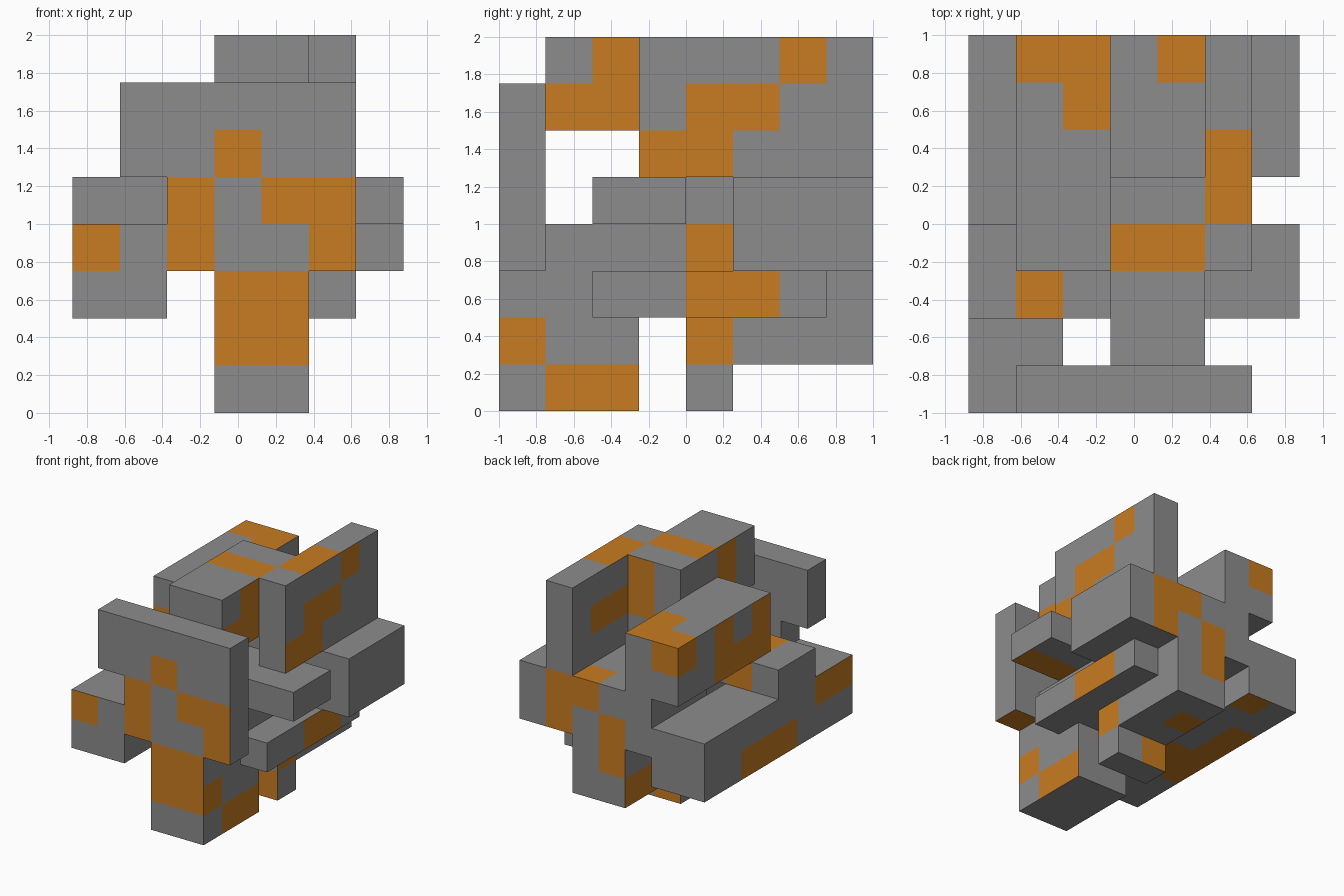
import bpy, bmesh
from mathutils import Vector

if "Cube" in bpy.data.objects:
    bpy.data.objects.remove(bpy.data.objects["Cube"])

U = 0.25                      # cell size
ORIGIN = Vector((-0.875, -1.0, 0.0))


def material(name, rgb):
    m = bpy.data.materials.new(name)
    m.diffuse_color = (*rgb, 1.0)
    m.use_nodes = True
    m.node_tree.nodes["Principled BSDF"].inputs["Base Color"].default_value = m.diffuse_color
    return m


GREY = material("grey", (0.265, 0.265, 0.265))
ORANGE = material("orange", (0.58, 0.2, 0.015))

# Interlocking blocks as cell ranges: x0, x1, y0, y1, z0, z1
PARTS = {
    "front_plate_upper": (1, 6, 0, 1, 5, 7),
    "front_plate_lower": (2, 6, 0, 1, 3, 5),
    "front_leg": (3, 5, 0, 3, 0, 3),
    "left_beam": (0, 2, 0, 8, 2, 4),
    "cross_bar": (0, 7, 2, 4, 4, 5),
    "upper_left_beam": (1, 3, 3, 8, 5, 7),
    "top_beam": (3, 5, 1, 5, 6, 8),
    "tall_right_slab": (5, 6, 3, 8, 5, 8),
    "back_block": (2, 7, 5, 8, 3, 5),
    "back_lower_block": (3, 5, 5, 8, 1, 3),
    "lower_bar": (3, 6, 2, 7, 2, 3),
    "core_beam": (3, 5, 1, 5, 3, 4),
    "centre_column": (3, 5, 4, 5, 0, 6),
}

# Orange patches by face direction, same cell ranges
PATCHES = {
    (0, -1, 0): ["350113", "230135", "460145", "560134", "340156", "010134",
                 "123456", "454501"],
    (1, 0, 0): ["566778", "564667", "563556", "452368", "451267", "454534",
                "564623", "454512", "450112", "451301"],
    (0, 0, 1): ["137867", "236767", "457845", "564678", "353478", "122345"],
    (0, 1, 0): ["127867", "467845", "567834", "347824", "344501", "123445",
                "454568"],
    (-1, 0, 0): ["127867", "125657", "124556", "123457", "013623", "010234",
                 "345812", "565767", "342368"],
    (0, 0, -1): ["560134", "572345", "346712", "012623", "122423", "127823"],
}


def inside(c, r):
    return all(r[2 * a] <= c[a] < r[2 * a + 1] for a in range(3))


def is_orange(c, n):
    return any(inside(c, [int(d) for d in p]) for p in PATCHES[n])


# Each cell belongs to the first block that covers it
owner = {}
for name, (x0, x1, y0, y1, z0, z1) in PARTS.items():
    for x in range(x0, x1):
        for y in range(y0, y1):
            for z in range(z0, z1):
                owner.setdefault((x, y, z), name)

# Build each block from its exposed cell faces only
for name in PARTS:
    bm = bmesh.new()
    for c in [k for k, v in owner.items() if v == name]:
        for n in PATCHES:
            if tuple(c[a] + n[a] for a in range(3)) in owner:
                continue
            nv = Vector(n)
            s = Vector((n[1], n[2], n[0]))
            t = nv.cross(s)
            mid = Vector(c) + Vector((0.5, 0.5, 0.5)) + nv * 0.5
            quad = [mid + (s * i + t * j) * 0.5
                    for i, j in ((-1, -1), (1, -1), (1, 1), (-1, 1))]
            f = bm.faces.new([bm.verts.new(ORIGIN + q * U) for q in quad])
            f.material_index = int(is_orange(c, n))
    bmesh.ops.remove_doubles(bm, verts=bm.verts[:], dist=1e-4)
    if bm.faces:
        me = bpy.data.meshes.new(name)
        bm.to_mesh(me)
        me.materials.append(GREY)
        me.materials.append(ORANGE)
        ob = bpy.data.objects.new(name, me)
        bpy.context.collection.objects.link(ob)
    bm.free()
